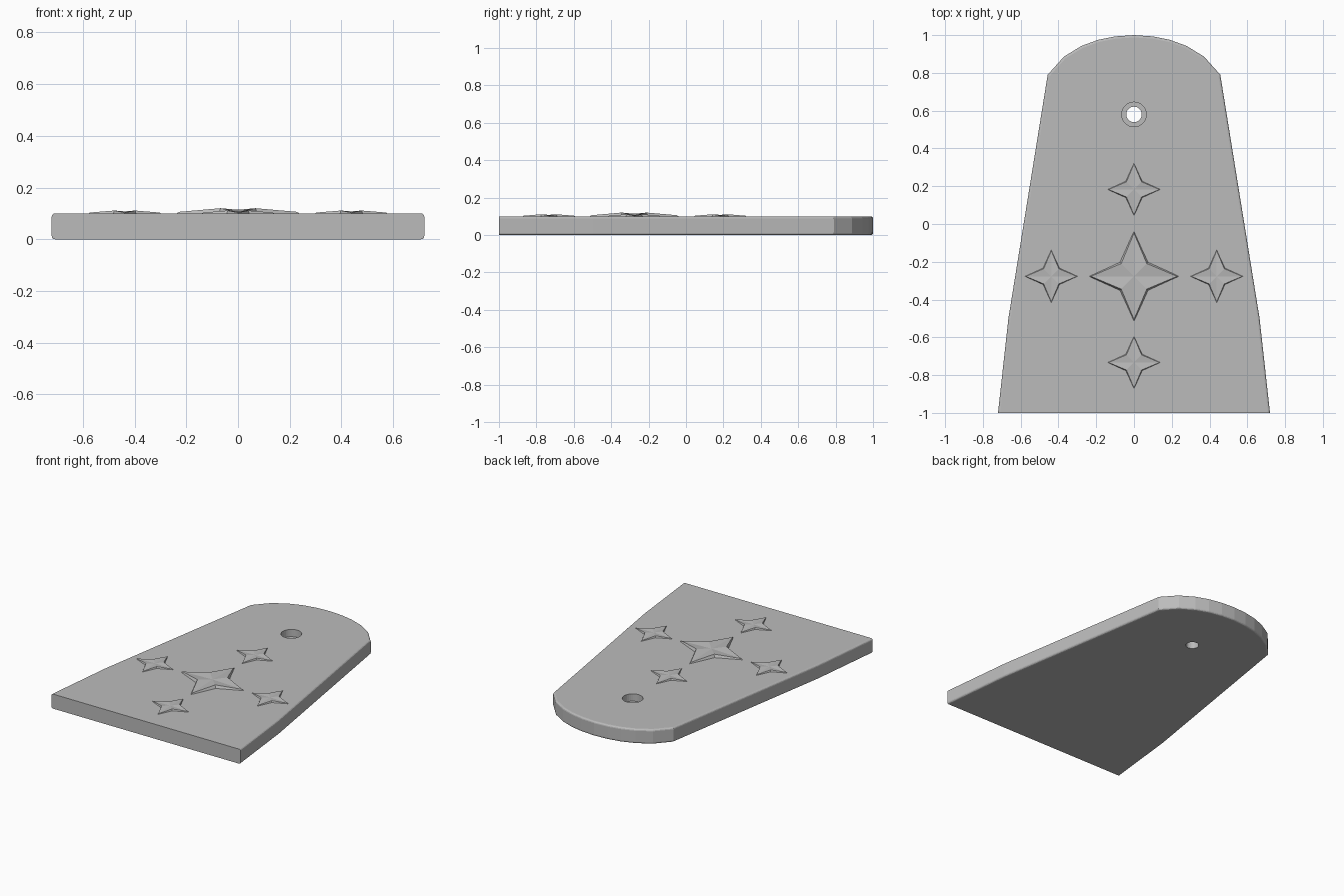
import bpy, bmesh
from math import pi, sin, cos

if "Cube" in bpy.data.objects:
    bpy.data.objects.remove(bpy.data.objects["Cube"])

THICK = 0.1

grey = bpy.data.materials.new("plain grey")
grey.use_nodes = True
colour = (0.5, 0.5, 0.5, 1)
grey.diffuse_color = colour
grey.node_tree.nodes["Principled BSDF"].inputs["Base Color"].default_value = colour


def finish(bm, name):
    bmesh.ops.recalc_face_normals(bm, faces=bm.faces)
    mesh = bpy.data.meshes.new(name)
    bm.to_mesh(mesh)
    bm.free()
    mesh.materials.append(grey)
    obj = bpy.data.objects.new(name, mesh)
    bpy.context.collection.objects.link(obj)
    return obj


# Tapered plate with an arched back end and a square-cut front
half = [(0.72, -1), (0.665, -0.5), (0.457, 0.79), (0.37, 0.887),
        (0.277, 0.943), (0.19, 0.975), (0.1, 0.993)]
outline = half + [(0, 1)] + [(-x, y) for x, y in reversed(half)]
bm = bmesh.new()
base = bm.faces.new([bm.verts.new((x, y, 0)) for x, y in outline])
top = bmesh.ops.extrude_face_region(bm, geom=[base])["geom"]
bmesh.ops.translate(bm, vec=(0, 0, THICK),
                    verts=[g for g in top if isinstance(g, bmesh.types.BMVert)])
rims = [e for e in bm.edges
        if abs(e.verts[0].co.z - e.verts[1].co.z) < 0.001
        and max(v.co.y for v in e.verts) > -0.99]
bmesh.ops.bevel(bm, geom=rims, offset=0.012, segments=3, profile=0.5,
                affect='EDGES', clamp_overlap=True)
plate = finish(bm, "plate")

# Stepped screw hole: a narrow bore under a wider recess
for name, radius, low in (("hole_bore", 0.041, -0.1), ("hole_recess", 0.065, 0.05)):
    bm = bmesh.new()
    bmesh.ops.create_cone(bm, cap_ends=True, segments=32, radius1=radius,
                          radius2=radius, depth=0.2)
    bmesh.ops.translate(bm, vec=(0, 0.58, low + 0.1), verts=bm.verts)
    cutter = finish(bm, name)
    cutter.hide_render = True
    cutter.hide_set(True)
    cutter.display_type = 'WIRE'
    cut = plate.modifiers.new(name, 'BOOLEAN')
    cut.operation = 'DIFFERENCE'
    cut.object = cutter


def star(name, x, y, reach, height):
    """Four-pointed raised star, highest at its inner corners."""
    bm = bmesh.new()

    def ring(tip, notch, tip_z, notch_z):
        points = []
        for i in range(8):
            r, z = (notch, notch_z) if i % 2 else (tip, tip_z)
            a = i * pi / 4
            points.append(bm.verts.new((x + r * cos(a), y + r * sin(a), THICK + z)))
        return points

    foot = ring(reach, reach * 0.44, -0.005, -0.005)
    rim = ring(reach * 0.93, reach * 0.39, height * 0.3, height)
    centre = bm.verts.new((x, y, THICK + height * 0.7))
    for i in range(8):
        j = (i + 1) % 8
        bm.faces.new((foot[i], foot[j], rim[j], rim[i]))
        bm.faces.new((rim[i], rim[j], centre))
    bm.faces.new(foot[::-1])
    return finish(bm, name)


# Large star in the middle of a cross of four small ones
star("centre_star", 0, -0.277, 0.245, 0.02)
for name, x, y in (("back_star", 0, 0.183), ("front_star", 0, -0.733),
                   ("left_star", 0.438, -0.277), ("right_star", -0.438, -0.277)):
    star(name, x, y, 0.145, 0.011)
